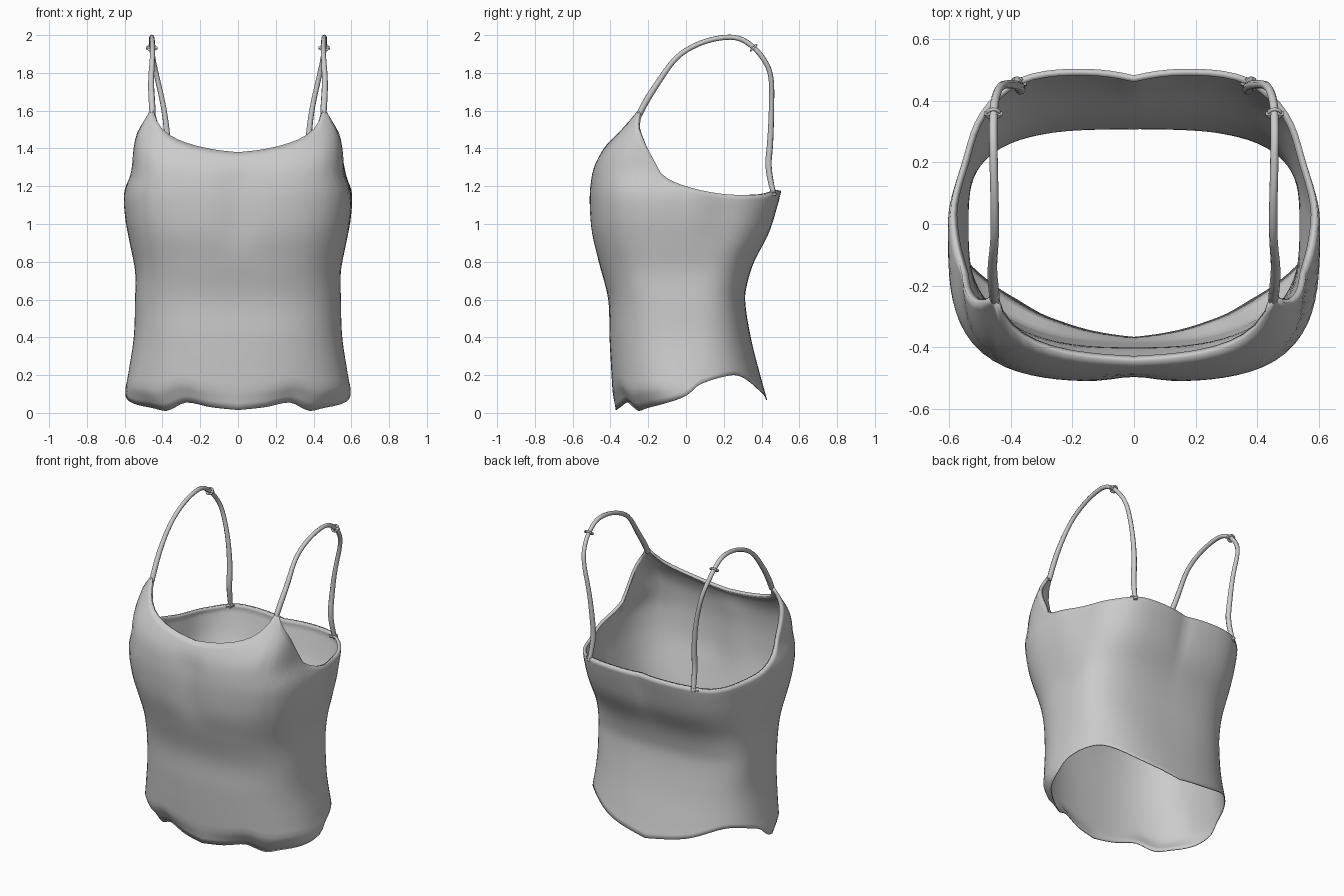
import bpy, bmesh, math
from mathutils import Vector

if "Cube" in bpy.data.objects:
    bpy.data.objects.remove(bpy.data.objects["Cube"])

fabric = bpy.data.materials.new("soft grey fabric")
fabric.diffuse_color = (0.6, 0.6, 0.6, 1)
fabric.use_nodes = True
fabric.node_tree.nodes["Principled BSDF"].inputs["Base Color"].default_value = fabric.diffuse_color


def curve(table, t):
    """Smooth interpolation through (key, value) pairs."""
    if t <= table[0][0]:
        return table[0][1]
    if t >= table[-1][0]:
        return table[-1][1]
    i = next(k for k in range(len(table) - 1) if t <= table[k + 1][0])

    def slope(k):
        a, b = table[max(k - 1, 0)], table[min(k + 1, len(table) - 1)]
        return (b[1] - a[1]) / (b[0] - a[0])
    (x0, y0), (x1, y1) = table[i], table[i + 1]
    h = x1 - x0
    u = (t - x0) / h
    return ((2*u**3 - 3*u*u + 1) * y0 + (u**3 - 2*u*u + u) * h * slope(i)
            + (3*u*u - 2*u**3) * y1 + (u**3 - u*u) * h * slope(i + 1))


# Body profiles by height
WIDTH = [(0, .57), (.1, .597), (.2, .582), (.4, .552), (.6, .545), (.75, .545), (.9, .573),
         (1.03, .597), (1.17, .602), (1.27, .567), (1.4, .556), (1.5, .545), (1.62, .522)]
FRONT = [(0, .378), (.1, .388), (.4, .405), (.6, .412), (.8, .462), (.95, .5),
         (1.1, .512), (1.2, .508), (1.3, .488), (1.4, .435), (1.5, .358), (1.62, .275)]
BACK = [(.06, .432), (.2, .393), (.4, .343), (.6, .313), (.7, .328), (.8, .362),
        (.95, .44), (1.1, .488), (1.18, .508)]
FRONT_POWER = [(0, 2.2), (.3, 2.5), (.6, 2.8), (1, 3.2), (1.2, 3.6), (1.4, 4.8), (1.62, 5)]
BACK_POWER = [(0, 2.4), (.25, 2.6), (.6, 3.1), (1.15, 3)]
# Outline of the back rim: radius by angle from side to back centre
BACK_RIM = [(0, 1), (22.4, 1.005), (43, 1.105), (56, 1.125), (74, 1.035), (90, .955)]
# Edges by angle: -90 back centre, 0 side, 90 front centre
HEM = [(-90, .07), (-65, .12), (-45, .19), (-35, .2), (-10, .15), (0, .09), (20, .045),
       (35, .025), (45, .01), (52, .03), (60, .055), (75, .03), (90, .015)]
SIDE_TOP = [(-90, 1.17), (-60, 1.175), (-45, 1.155), (-22, 1.16), (0, 1.2), (14, 1.26),
            (20, 1.34), (30, 1.45), (40, 1.54), (45, 1.62)]
NECKLINE = [(45, 1.62), (50, 1.53), (56, 1.47), (65, 1.425), (77, 1.395), (90, 1.38)]
# How far the front hem curls under, by angle
TUCK = [(0, 0), (15, .02), (35, .08), (60, .1), (75, .06), (90, .02)]


def smoothstep(a, b, t):
    t = max(0, min(1, (t - a) / (b - a)))
    return t * t * (3 - 2 * t)


def body_point(angle, z, fold, low):
    c, s = math.cos(angle), math.sin(angle)
    front = s >= 0
    n = curve(FRONT_POWER if front else BACK_POWER, z)
    r = (abs(c)**n + abs(s)**n) ** (-1 / n)
    if front:
        r *= 1 - curve(TUCK, fold) * (1 - smoothstep(0, .11, z - low))
    else:
        r += smoothstep(.7, 1.1, z) * (curve(BACK_RIM, -fold) - r)
    x = curve(WIDTH, z) * r * c
    depth = curve(FRONT if front else BACK, z) * r * s
    if front:                                        # slight hollow at the bust
        bust = smoothstep(.8, 1, z) * (1 - smoothstep(1.2, 1.36, z))
        depth *= 1 - .03 * bust * math.exp(-(x / .09)**2)
    return Vector((x, -depth, z))


# Camisole body
COLS, ROWS = 96, 40
bm = bmesh.new()
grid = []
for i in range(COLS):
    angle = 2 * math.pi * i / COLS
    fold = math.degrees(math.asin(max(-1, min(1, math.sin(angle)))))
    low = curve(HEM, fold)
    top = curve(NECKLINE if fold > 45 else SIDE_TOP, fold)
    grid.append([bm.verts.new(body_point(angle, low + (top - low) * j / ROWS, fold, low))
                 for j in range(ROWS + 1)])
for i in range(COLS):
    a, b = grid[i], grid[(i + 1) % COLS]
    for j in range(ROWS):
        bm.faces.new((a[j], a[j + 1], b[j + 1], b[j]))
bmesh.ops.recalc_face_normals(bm, faces=bm.faces)
mesh = bpy.data.meshes.new("camisole_body")
bm.to_mesh(mesh)
bm.free()
body = bpy.data.objects.new("camisole_body", mesh)
bpy.context.collection.objects.link(body)
# Orient the shell outward so the thickness grows inward
probe = mesh.polygons[ROWS * 3 + 12]
if probe.normal.dot(probe.center * Vector((1, 1, 0))) < 0:
    mesh.flip_normals()
# Thin cloth with a thicker bound edge along the top
rim = body.vertex_groups.new(name="bound_edge")
rim.add([k for k in range(len(mesh.vertices)) if k % (ROWS + 1) == ROWS], 1, 'REPLACE')
shell = body.modifiers.new("thickness", 'SOLIDIFY')
shell.thickness, shell.offset = .022, -1
shell.vertex_group, shell.thickness_vertex_group = rim.name, .25
mesh.materials.append(fabric)


def tube(name, points, radius, cyclic=False, radii=None):
    data = bpy.data.curves.new(name, 'CURVE')
    data.dimensions = '3D'
    data.bevel_depth, data.bevel_resolution = radius, 2
    data.resolution_u = 4
    data.use_fill_caps = True
    sp = data.splines.new('NURBS' if not cyclic else 'POLY')
    sp.points.add(len(points) - 1)
    for k, p in enumerate(points):
        sp.points[k].co = (*p, 1)
        sp.points[k].radius = radii[k] if radii else 1
    sp.use_cyclic_u = cyclic
    if not cyclic:
        sp.order_u, sp.use_endpoint_u = 3, True
    ob = bpy.data.objects.new(name, data)
    bpy.context.collection.objects.link(ob)
    data.materials.append(fabric)
    return ob


STRAP = [(.452, -.25, 1.575), (.455, -.222, 1.635), (.462, -.145, 1.755), (.452, -.055, 1.885),
         (.452, .05, 1.95), (.455, .16, 1.985), (.457, .27, 1.992), (.457, .345, 1.95),
         (.452, .41, 1.88), (.432, .455, 1.79), (.388, .453, 1.6), (.37, .446, 1.42),
         (.368, .43, 1.28), (.38, .467, 1.15)]
THICK = [1.2, 1.3, 1.15, 1, 1, 1, 1, 1, 1, 1, 1.05, 1.25, 1.3, 1]

for side, tag in ((1, "right"), (-1, "left")):
    # Shoulder strap
    tube(tag + "_strap", [(side * x, y, z) for x, y, z in STRAP], .0135, radii=THICK)
    # Strap adjuster ring and its small side bars
    centre = Vector((side * .457, .358, 1.933))
    across, up = Vector((1, 0, 0)), Vector((0, .7, .7))
    ring = [centre + across * .021 * math.cos(k * math.pi / 6)
            + up * .021 * math.sin(k * math.pi / 6) for k in range(12)]
    tube(tag + "_adjuster_ring", ring, .006, cyclic=True)
    tube(tag + "_adjuster_bar", [centre - across * .03, centre, centre + across * .03], .008)
    # Gathered knot where the strap meets the back edge
    base = Vector((side * .378, .455, 1.165))
    for k in range(3):
        d = Vector((math.cos(k * 1.05), math.sin(k * 1.05) * .7, .2)) * .03
        tube(f"{tag}_strap_knot_{k + 1}", [base - d, base, base + d], .006)

# Smooth shading with the rims kept crisp
bpy.ops.object.select_all(action='DESELECT')
for ob in list(bpy.context.scene.objects):
    if ob.type == 'CURVE':
        ob.select_set(True)
        bpy.context.view_layer.objects.active = ob
bpy.ops.object.convert(target='MESH')
body.select_set(True)
bpy.context.view_layer.objects.active = body
bpy.ops.object.shade_smooth_by_angle(angle=math.radians(50))
